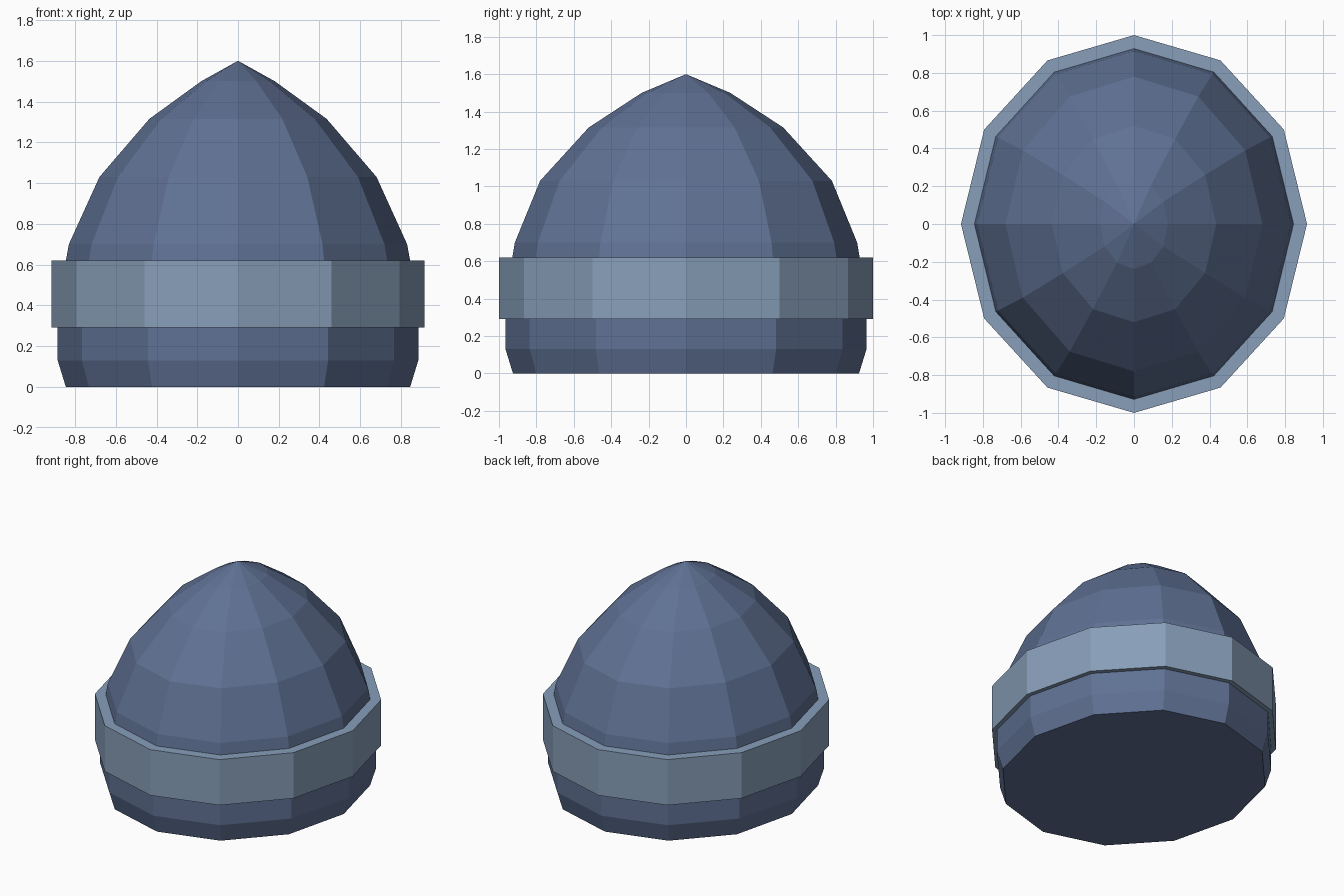
import bpy, bmesh, math

if "Cube" in bpy.data.objects:
    bpy.data.objects.remove(bpy.data.objects["Cube"])

SIDES = 12


def material(name, color):
    m = bpy.data.materials.new(name)
    m.diffuse_color = (*color, 1)
    m.use_nodes = True
    m.node_tree.nodes["Principled BSDF"].inputs["Base Color"].default_value = m.diffuse_color
    return m


def ring(bm, rx, ry, z):
    """Twelve-sided oval ring with corners on the axes."""
    return [bm.verts.new((rx * math.cos(2 * math.pi * i / SIDES),
                          ry * math.sin(2 * math.pi * i / SIDES), z))
            for i in range(SIDES)]


def bridge(bm, a, b):
    for i in range(SIDES):
        j = (i + 1) % SIDES
        bm.faces.new((a[i], a[j], b[j], b[i]))


def finish(bm, name, mat):
    bmesh.ops.recalc_face_normals(bm, faces=bm.faces)
    mesh = bpy.data.meshes.new(name)
    bm.to_mesh(mesh)
    bm.free()
    mesh.materials.append(mat)
    obj = bpy.data.objects.new(name, mesh)
    bpy.context.collection.objects.link(obj)
    return obj


navy = material("slate_blue", (0.115, 0.165, 0.295))
pale = material("pale_blue_grey", (0.245, 0.345, 0.485))

# Dome: stacked oval rings (x radius, y radius, height) closed by a tip
profile = [(0.845, 0.925, 0.0), (0.885, 0.965, 0.13), (0.885, 0.965, 0.40),
           (0.83, 0.915, 0.70), (0.68, 0.78, 1.03), (0.435, 0.52, 1.315),
           (0.18, 0.237, 1.50)]
bm = bmesh.new()
rings = [ring(bm, *p) for p in profile]
bm.faces.new(rings[0])
for lower, upper in zip(rings, rings[1:]):
    bridge(bm, lower, upper)
tip = bm.verts.new((0, 0, 1.60))
for i in range(SIDES):
    bm.faces.new((rings[-1][i], rings[-1][(i + 1) % SIDES], tip))
finish(bm, "dome", navy)

# Band: flat-topped hoop around the lower dome
bm = bmesh.new()
hoop = [ring(bm, *p) for p in [(0.916, 1.0, 0.29), (0.916, 1.0, 0.62),
                               (0.81, 0.89, 0.62), (0.81, 0.89, 0.29)]]
for k in range(4):
    bridge(bm, hoop[k], hoop[(k + 1) % 4])
finish(bm, "band", pale)
